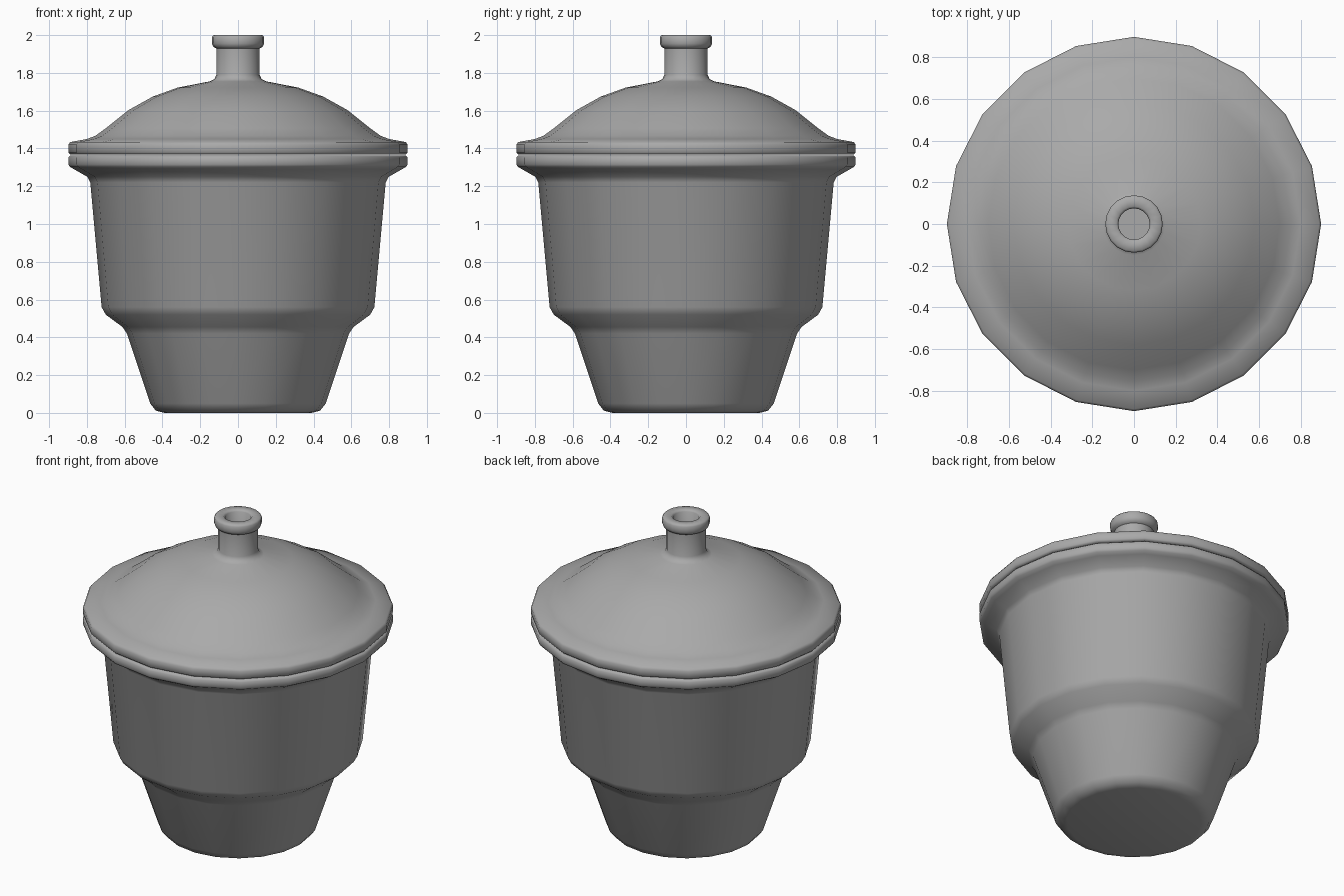
import bpy, bmesh, math

if "Cube" in bpy.data.objects:
    bpy.data.objects.remove(bpy.data.objects["Cube"])

SIDES = 20

# dark grey used on both parts
grey = bpy.data.materials.new("dark_grey")
grey.diffuse_color = (0.4, 0.4, 0.4, 1)
grey.use_nodes = True
grey.node_tree.nodes["Principled BSDF"].inputs["Base Color"].default_value = grey.diffuse_color


def lathe(name, profile, closed=False):
    """Revolve an (r, z) profile around the z axis."""
    bm = bmesh.new()
    rings = []
    for r, z in profile:
        if r == 0:
            rings.append([bm.verts.new((0, 0, z))] * SIDES)
        else:
            rings.append([bm.verts.new((r * math.cos(2 * math.pi * i / SIDES),
                                        r * math.sin(2 * math.pi * i / SIDES), z))
                          for i in range(SIDES)])
    pairs = list(zip(rings, rings[1:]))
    if closed:
        pairs.append((rings[-1], rings[0]))
    for a, b in pairs:
        for i in range(SIDES):
            j = (i + 1) % SIDES
            bm.faces.new(list(dict.fromkeys((a[i], a[j], b[j], b[i]))))
    bmesh.ops.recalc_face_normals(bm, faces=bm.faces)
    mesh = bpy.data.meshes.new(name)
    bm.to_mesh(mesh)
    bm.free()
    mesh.materials.append(grey)
    ob = bpy.data.objects.new(name, mesh)
    bpy.context.collection.objects.link(ob)
    bpy.ops.object.select_all(action='DESELECT')
    ob.select_set(True)
    bpy.context.view_layer.objects.active = ob
    bpy.ops.object.shade_smooth_by_angle(angle=math.radians(60))
    return ob


# stepped vessel: outside from base to flange, then back down the inside
lathe("vessel_body", [
    (0, 0), (0.39, 0), (0.435, 0.012), (0.465, 0.05), (0.588, 0.42),
    (0.612, 0.455), (0.70, 0.52), (0.722, 0.56), (0.782, 1.22), (0.798, 1.25),
    (0.868, 1.29), (0.89, 1.303), (0.898, 1.315), (0.898, 1.352), (0.888, 1.363),
    (0.74, 1.363), (0.725, 1.345), (0.665, 0.57), (0.55, 0.47), (0.42, 0.06), (0, 0.06)])

# domed lid with flange and hollow knob
lathe("domed_lid", [
    (0.74, 1.369), (0.888, 1.369), (0.898, 1.379), (0.898, 1.42), (0.888, 1.434),
    (0.80, 1.45), (0.755, 1.467), (0.70, 1.507), (0.58, 1.603), (0.45, 1.675),
    (0.32, 1.722), (0.15, 1.755), (0.125, 1.767), (0.115, 1.79), (0.115, 1.93),
    (0.130, 1.938), (0.138, 1.955), (0.138, 1.990), (0.130, 2.0), (0.085, 2.0),
    (0.075, 1.99), (0.075, 1.72), (0.30, 1.675), (0.55, 1.56), (0.69, 1.45)], closed=True)
